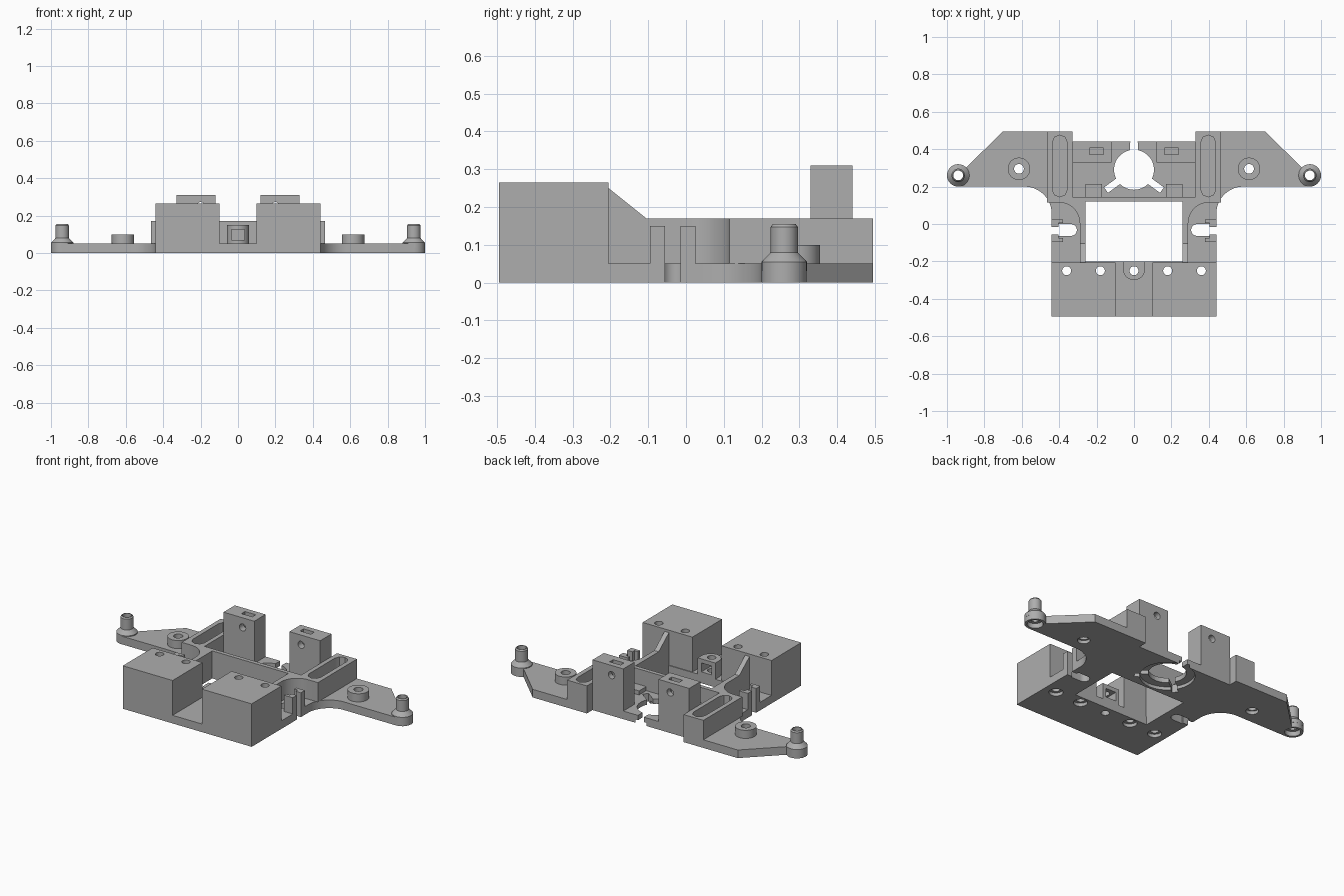
import bpy, bmesh
from math import cos, sin, radians
from mathutils import Matrix, Vector

cube = bpy.data.objects.get("Cube")
if cube:
    bpy.data.objects.remove(cube, do_unlink=True)

grey = bpy.data.materials.new("plain grey")
grey.use_nodes = True
colour = (0.42, 0.42, 0.42, 1)
grey.diffuse_color = colour
grey.node_tree.nodes["Principled BSDF"].inputs["Base Color"].default_value = colour

BASE, WALL, BLOCK, POST = 0.05, 0.17, 0.265, 0.31


def make(name, bm):
    bmesh.ops.recalc_face_normals(bm, faces=bm.faces)
    mesh = bpy.data.meshes.new(name)
    bm.to_mesh(mesh)
    bm.free()
    mesh.materials.append(grey)
    ob = bpy.data.objects.new(name, mesh)
    bpy.context.scene.collection.objects.link(ob)
    return ob


def prism(name, pts, z0, z1):
    bm = bmesh.new()
    face = bm.faces.new([bm.verts.new((x, y, z0)) for x, y in pts])
    ext = bmesh.ops.extrude_face_region(bm, geom=[face])
    verts = [v for v in ext["geom"] if isinstance(v, bmesh.types.BMVert)]
    bmesh.ops.translate(bm, vec=(0, 0, z1 - z0), verts=verts)
    return make(name, bm)


def box(name, x0, x1, y0, y1, z0, z1):
    return prism(name, [(x0, y0), (x1, y0), (x1, y1), (x0, y1)], z0, z1)


def arc(cx, cy, r, a0, a1, n=12):
    angles = [radians(a0 + (a1 - a0) * i / n) for i in range(n + 1)]
    return [(cx + r * cos(a), cy + r * sin(a)) for a in angles]


def disc(x, y, r, z0, z1, name="cutter"):
    return prism(name, arc(x, y, r, 0, 348.75, 31), z0, z1)


def lathe(name, x, y, profile, n=32):
    bm = bmesh.new()
    vs = [bm.verts.new((x + r, y, z)) for r, z in profile]
    edges = [bm.edges.new((vs[i - 1], vs[i])) for i in range(len(vs))]
    bmesh.ops.spin(bm, geom=vs + edges, cent=(x, y, 0), axis=(0, 0, 1),
                   angle=radians(360), steps=n)
    bmesh.ops.remove_doubles(bm, verts=bm.verts, dist=0.0001)
    return make(name, bm)


def finish(ob, cutters=(), mirror=True):
    """Cut the openings, reflect across x and shade."""
    for c in cutters:
        c.hide_render = True
        mod = ob.modifiers.new("cut", "BOOLEAN")
        mod.object, mod.solver = c, "EXACT"
    if mirror:
        ob.modifiers.new("mirror", "MIRROR")
    bpy.context.view_layer.update()
    graph = bpy.context.evaluated_depsgraph_get()
    mesh = bpy.data.meshes.new_from_object(ob.evaluated_get(graph))
    ob.modifiers.clear()
    ob.data = mesh
    for c in cutters:
        bpy.data.objects.remove(c, do_unlink=True)
    bpy.ops.object.select_all(action="DESELECT")
    bpy.context.view_layer.objects.active = ob
    ob.select_set(True)
    bpy.ops.object.shade_smooth_by_angle(angle=radians(30))


# Base plate: half outline with window, side notch, sweeping arm and ring opening
ring = (0, 0.29)
outline = [(0.02, 0.44)] + arc(*ring, 0.107, 79, -90, 20)
outline += [(0, 0.12), (0.26, 0.12), (0.26, -0.2), (0, -0.2), (0, -0.495),
            (0.44, -0.495), (0.44, -0.055), (0.405, -0.055), (0.405, -0.064)]
outline += arc(0.337, -0.032, 0.032, 270, 90, 8)
outline += [(0.405, 0), (0.405, -0.015), (0.44, -0.015)]
outline += arc(0.585, 0.055, 0.145, 180, 90)
outline += arc(0.94, 0.26, 0.06, -90, 135)
outline += [(0.70, 0.495), (0.33, 0.495), (0.33, 0.44)]
plate = prism("base_plate", outline, 0, BASE)

screw_x = (0.18, 0.36)
cuts = [disc(x, -0.25, 0.024, -0.1, 0.2) for x in screw_x]
cuts += [disc(x, -0.25, 0.04, -0.1, 0.02) for x in screw_x]
cuts += [disc(0, -0.25, 0.024, -0.1, 0.2), disc(*ring, 0.155, -0.1, 0.02)]
cuts += [disc(0.615, 0.295, 0.026, -0.1, 0.2), disc(0.615, 0.295, 0.036, -0.1, 0.02)]
cuts += [disc(0.94, 0.26, 0.026, -0.1, 0.2), disc(0.94, 0.26, 0.045, -0.1, 0.03)]
d = Vector((cos(radians(-36)), sin(radians(-36))))
side = Vector((-d.y, d.x)) * 0.018
start, end = Vector(ring) + d * 0.09, Vector(ring) + d * 0.185
cuts.append(prism("cutter", [start - side, end - side, end + side, start + side], -0.1, 0.2))
finish(plate, cuts)

# Two large front blocks with vertical screw holes
block = box("front_block", 0.10, 0.44, -0.495, -0.205, BASE, BLOCK)
finish(block, [disc(x, -0.25, 0.024, 0, 0.4) for x in screw_x])

# Small bracket between the blocks
tab = prism("centre_bracket", [(-0.06, -0.2)] + arc(0, -0.24, 0.06, 180, 360) + [(0.06, -0.2)],
            BASE, 0.15)
finish(tab, [box("cutter", -0.035, 0.035, -0.4, 0, 0.07, 0.125),
             disc(0, -0.25, 0.024, 0, 0.2)], mirror=False)

# Cross wall behind the window, curving into the side walls
wall = [(0, 0.12), (0.26, 0.12), (0.26, -0.105), (0.29, -0.105)]
wall += arc(0.40, 0.005, 0.11, 180, 90)
wall += [(0.465, 0.115), (0.465, 0.145), (0, 0.145)]
finish(prism("cross_wall", wall, BASE, WALL))

# Sloping gussets joining side walls to the blocks
gusset = prism("side_gusset", [(-0.205, BASE), (-0.205, 0.25), (-0.105, WALL), (-0.105, BASE)],
               0.26, 0.29)
gusset.data.transform(Matrix(((0, 0, 1, 0), (1, 0, 0, 0), (0, 1, 0, 0), (0, 0, 0, 1))))
finish(gusset)

# Hollow ribs with a rounded slot in the top
rib = box("slotted_rib", 0.33, 0.465, 0.145, 0.495, BASE, WALL)
slot = arc(0.397, 0.435, 0.04, 0, 180, 4) + arc(0.397, 0.185, 0.04, 180, 360, 4)
finish(rib, [prism("cutter", slot, 0.06, 0.3)])

# Tall rear posts with a nut slot and a cross bolt hole
post = box("rear_post", 0.12, 0.33, 0.33, 0.44, BASE, POST)
bolt = disc(0.2, -0.25, 0.022, 0.2, 0.6)
bolt.data.transform(Matrix.Rotation(radians(90), 4, "X") @ Matrix.Scale(-1, 4, (0, 0, 1)))
bolt.data.transform(Matrix.Scale(-1, 4, (0, 0, 1)))
bolt.data.flip_normals()
# Keep the bolt hole upright whichever way the turn went
for v in bolt.data.vertices:
    v.co.z, v.co.y = abs(v.co.z), abs(v.co.y)
bm = bmesh.new()
bm.from_mesh(bolt.data)
bmesh.ops.recalc_face_normals(bm, faces=bm.faces)
bm.to_mesh(bolt.data)
bm.free()
finish(post, [bolt, box("cutter", 0.163, 0.237, 0.372, 0.406, 0.2, 0.4)])

# Low stops against the cross wall
finish(box("floor_stop", 0.17, 0.26, 0.145, 0.215, BASE, 0.075))

# Paired cable clips either side of each notch
for name, y0, y1 in (("front_clip", -0.095, -0.055), ("rear_clip", -0.015, 0.025)):
    finish(box(name, 0.405, 0.44, y0, y1, BASE, 0.15))
    mid = (y0 + y1) / 2
    lo, hi = (y0, mid) if y0 < -0.05 else (mid, y1)
    finish(box(name + "_foot", 0.38, 0.405, lo, hi, BASE, 0.15))

# Hollow bosses on the arms
finish(lathe("arm_boss", 0.615, 0.295, [(0.026, 0.04), (0.06, 0.04), (0.06, 0.1), (0.026, 0.1)]))
finish(lathe("tip_boss", 0.94, 0.26, [(0.026, 0.03), (0.06, 0.03), (0.06, 0.055), (0.036, 0.08),
                                      (0.036, 0.147), (0.03, 0.155), (0.026, 0.155)]))
